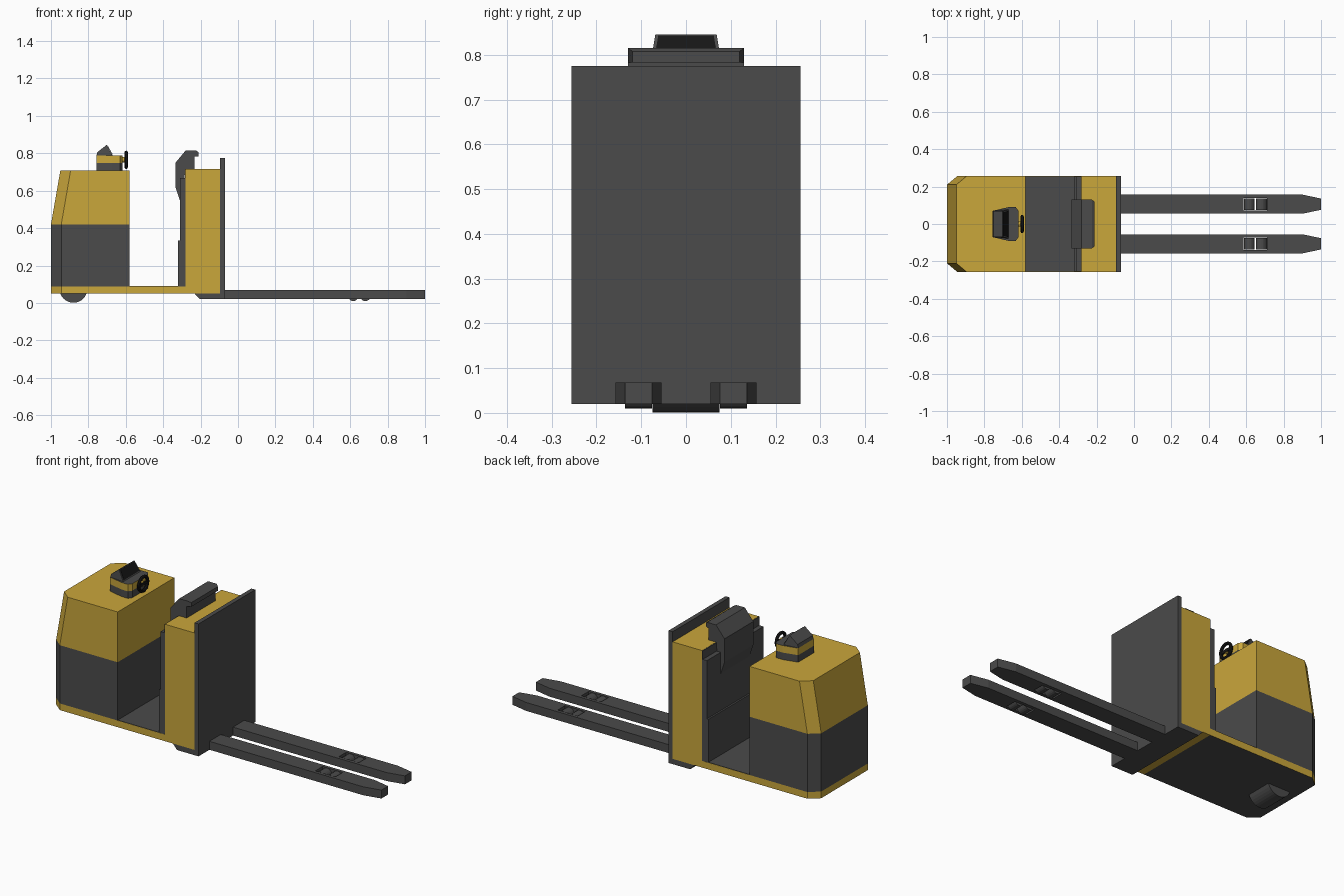
import bpy, bmesh, math
from mathutils import Matrix

if "Cube" in bpy.data.objects:
    bpy.data.objects.remove(bpy.data.objects["Cube"])


def material(name, r, g, b):
    m = bpy.data.materials.new(name)
    m.diffuse_color = (r, g, b, 1)
    m.use_nodes = True
    m.node_tree.nodes["Principled BSDF"].inputs["Base Color"].default_value = m.diffuse_color
    return m


YELLOW = material("yellow_paint", 0.59, 0.385, 0.044)
DARK = material("dark_grey", 0.07, 0.07, 0.07)
BLACK = material("black", 0.008, 0.008, 0.008)


def finish(name, bm, *mats):
    bmesh.ops.recalc_face_normals(bm, faces=bm.faces)
    me = bpy.data.meshes.new(name)
    bm.to_mesh(me)
    bm.free()
    for m in mats:
        me.materials.append(m)
    ob = bpy.data.objects.new(name, me)
    bpy.context.collection.objects.link(ob)
    return ob


def loft(name, ring_a, ring_b, *mats):
    """Closed solid between two rings of 3D points."""
    bm = bmesh.new()
    a = [bm.verts.new(p) for p in ring_a]
    b = [bm.verts.new(p) for p in ring_b]
    bm.faces.new(a)
    bm.faces.new(b)
    for i in range(len(a)):
        j = (i + 1) % len(a)
        bm.faces.new((a[i], a[j], b[j], b[i]))
    return finish(name, bm, *mats)


def plan(name, outline, z0, z1, *mats, top=None):
    return loft(name, [(x, y, z0) for x, y in outline],
                [(x, y, z1) for x, y in (top or outline)], *mats)


def side(name, profile, w, *mats):
    return loft(name, [(x, -w, z) for x, z in profile],
                [(x, w, z) for x, z in profile], *mats)


def box(name, x0, x1, y0, y1, z0, z1, *mats):
    return plan(name, [(x0, y0), (x1, y0), (x1, y1), (x0, y1)], z0, z1, *mats)


def cylinder(name, x, y, z, r, length, axis, mat, n=24):
    bm = bmesh.new()
    rot = Matrix.Rotation(math.pi / 2, 4, 'X' if axis == 'Y' else 'Y')
    bmesh.ops.create_cone(bm, cap_ends=True, segments=n, radius1=r, radius2=r,
                          depth=length, matrix=Matrix.Translation((x, y, z)) @ rot)
    return finish(name, bm, mat)


def paint(ob, rule):
    """Second material on the faces picked by the rule."""
    for p in ob.data.polygons:
        p.material_index = 1 if rule(p) else 0


def body(x0, x1, cut=0.055, w=0.256):
    """Plan outline with two clipped rear corners."""
    return [(x0, -0.21), (x0 + cut, -w), (x1, -w), (x1, w), (x0 + cut, w), (x0, 0.21)]


# Chassis, with dark underside and standing floor
chassis = plan("chassis", body(-1, -0.095), 0.05, 0.088, YELLOW, DARK)
paint(chassis, lambda p: p.normal.z < -0.5)
box("floor_mat", -0.58, -0.28, -0.255, 0.255, 0.086, 0.09, DARK)

# Power unit: dark lower case, tapered yellow hood
plan("battery_case", body(-1, -0.58), 0.088, 0.42, DARK)
plan("hood", body(-1, -0.58), 0.42, 0.707, YELLOW, top=body(-0.95, -0.58))
cylinder("drive_wheel", -0.88, 0, 0.075, 0.074, 0.15, 'Y', DARK, 32)

# Mast, load plate and sloped foot
box("mast", -0.28, -0.095, -0.256, 0.256, 0.05, 0.717, YELLOW)
box("load_plate", -0.095, -0.07, -0.256, 0.256, 0.02, 0.775, DARK)
side("mast_foot", [(-0.232, 0.05), (-0.205, 0.02), (-0.09, 0.02), (-0.09, 0.05)], 0.256, DARK)

# Operator side of the mast: panels and back pad
box("mast_trim", -0.284, -0.279, -0.255, 0.255, 0.66, 0.716, DARK)
box("back_panel", -0.31, -0.28, -0.255, 0.255, 0.09, 0.667, DARK)
box("kick_panel", -0.32, -0.305, -0.255, 0.255, 0.09, 0.335, DARK)
pad = side("back_pad", [(-0.334, 0.75), (-0.28, 0.815), (-0.225, 0.815), (-0.211, 0.807),
                        (-0.211, 0.783), (-0.233, 0.783), (-0.233, 0.716), (-0.28, 0.716),
                        (-0.307, 0.537), (-0.334, 0.617)], 0.13, DARK)
for v in pad.data.vertices:
    if v.co.x > -0.215:
        v.co.y *= 0.92

# Control console: stacked bands, wedge with a black screen
outline = [(-0.757, -0.07), (-0.672, -0.09), (-0.632, -0.09), (-0.618, -0.07),
           (-0.618, 0.07), (-0.632, 0.09), (-0.672, 0.09), (-0.757, 0.07)]
plan("console_base", outline, 0.705, 0.747, DARK)
band = plan("console_band", outline, 0.747, 0.787, YELLOW, DARK)
paint(band, lambda p: p.normal.z > 0.5)
wedge = side("console_display", [(-0.757, 0.787), (-0.752, 0.806), (-0.702, 0.845), (-0.67, 0.787)],
             0.078, DARK)
for v in wedge.data.vertices:
    v.co.y *= 0.88 if v.co.z > 0.8 or v.co.x < -0.72 else 1.0
loft("screen", [(-0.672, -0.07, 0.793), (-0.672, 0.07, 0.793), (-0.7, 0.062, 0.842), (-0.7, -0.062, 0.842)],
     [(-0.67, -0.07, 0.794), (-0.67, 0.07, 0.794), (-0.698, 0.062, 0.843), (-0.698, -0.062, 0.843)], BLACK)

# Steering wheel on a short yellow hub
cylinder("steering_hub", -0.612, 0, 0.765, 0.014, 0.03, 'X', YELLOW, 12)
bpy.ops.mesh.primitive_torus_add(major_radius=0.04, minor_radius=0.009, major_segments=20,
                                 minor_segments=8, location=(-0.598, 0, 0.765),
                                 rotation=(0, math.pi / 2, 0))
wheel = bpy.context.object
wheel.name = "steering_wheel"
wheel.data.materials.append(BLACK)
box("steering_spoke", -0.602, -0.594, -0.04, 0.04, 0.757, 0.773, BLACK)

# Forks with roller openings, two rollers each
for s, label in ((-1, "front"), (1, "back")):
    c = s * 0.106
    fork = plan(label + "_fork", [(-0.08, c - 0.051), (0.9, c - 0.051), (1, c - 0.03),
                                  (1, c + 0.03), (0.9, c + 0.051), (-0.08, c + 0.051)],
                0.02, 0.068, DARK)
    cutter = box(label + "_roller_cutter", 0.585, 0.712, c - 0.033, c + 0.033, -0.05, 0.15, DARK)
    cutter.hide_render = True
    cutter.hide_set(True)
    mod = fork.modifiers.new("roller_opening", 'BOOLEAN')
    mod.operation = 'DIFFERENCE'
    mod.solver = 'EXACT'
    mod.object = cutter
    for i, x in enumerate((0.616, 0.681)):
        cylinder(f"{label}_roller_{i + 1}", x, c, 0.039, 0.029, 0.06, 'Y', DARK, 20)
